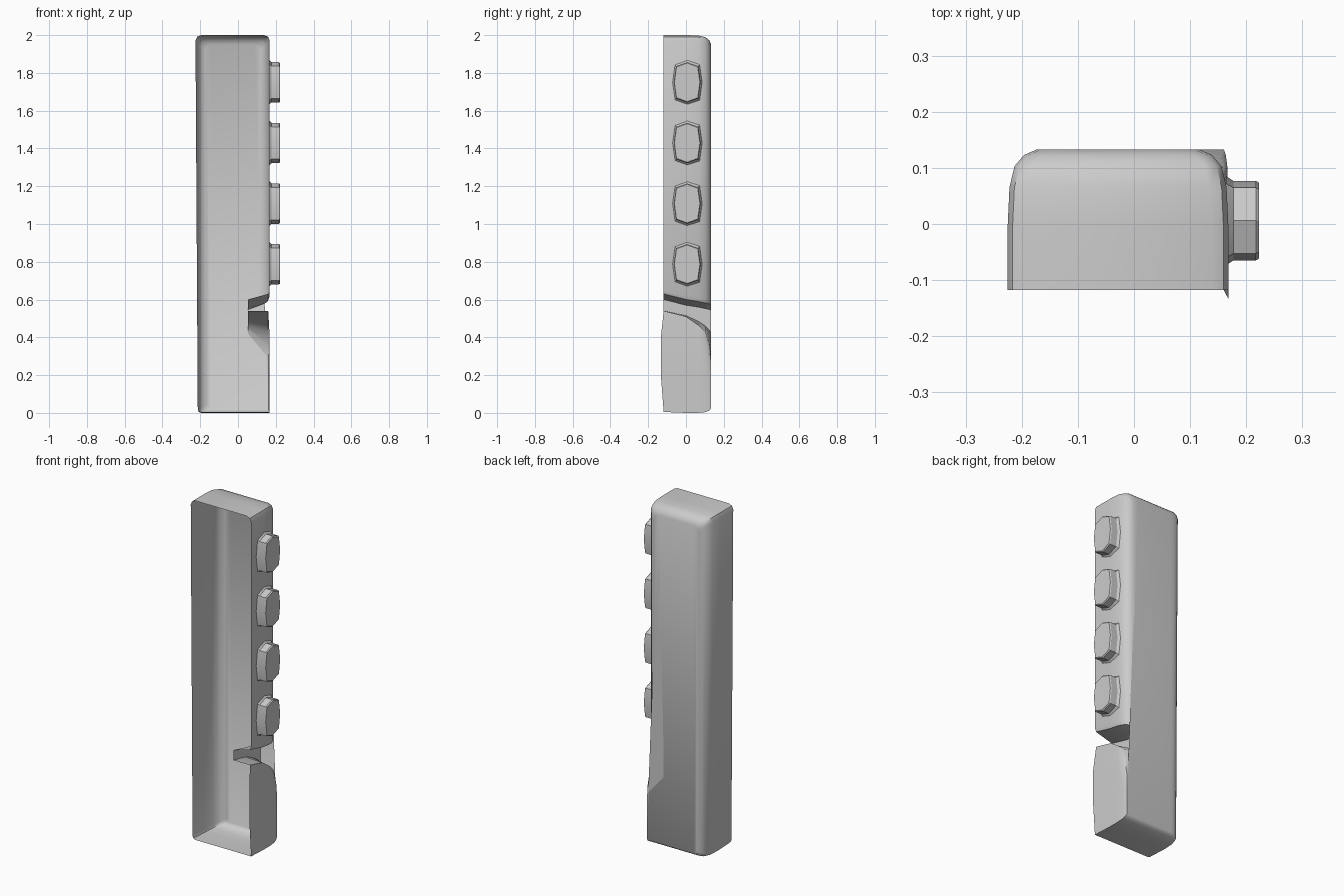
import bpy, bmesh, math

if "Cube" in bpy.data.objects:
    bpy.data.objects.remove(bpy.data.objects["Cube"])

XL, XR, XN = -0.225, 0.168, 0.052   # left wall, right wall, notch depth


def finish(name, bm, angle):
    bmesh.ops.triangulate(bm, faces=[f for f in bm.faces if len(f.verts) > 8])
    me = bpy.data.meshes.new(name)
    bm.to_mesh(me)
    bm.free()
    ob = bpy.data.objects.new(name, me)
    bpy.context.collection.objects.link(ob)
    bpy.ops.object.select_all(action='DESELECT')
    ob.select_set(True)
    bpy.context.view_layer.objects.active = ob
    bpy.ops.object.shade_smooth_by_angle(angle=math.radians(angle))


def corner(cx, cz, r, a0):
    # clockwise quarter arc, three points
    return [(cx + r * math.cos(math.radians(a)), cz + r * math.sin(math.radians(a)))
            for a in (a0, a0 - 45, a0 - 90)]


def loft(bm, rings, cap=True):
    loops = [[bm.verts.new(p) for p in r] for r in rings]
    n = len(loops[0])
    for a, b in zip(loops, loops[1:]):
        for i in range(n):
            j = (i + 1) % n
            bm.faces.new((a[i], a[j], b[j], b[i]))
    if cap:
        bm.faces.new(loops[-1])


# Open-fronted shell: depth, rounding inset, bottom, top, notch lip,
# scoop height outside / inside
sections = [
    (-0.118, 0.000, 0.005, 2.000, 0.630, 0.540, 0.540),
    (0.000, 0.000, 0.000, 2.000, 0.600, 0.510, 0.515),
    (0.065, 0.003, 0.000, 1.998, 0.590, 0.465, 0.485),
    (0.103, 0.012, 0.004, 1.989, 0.582, 0.430, 0.460),
    (0.123, 0.029, 0.012, 1.973, 0.577, 0.365, 0.440),
    (0.133, 0.052, 0.025, 1.950, 0.575, 0.300, 0.420),
]
rings = []
for y, d, zb, zt, zu, zo, zi in sections:
    r = 0.03
    low = XR - d * 0.15
    pts = [(low, zb)] + corner(XL + d + r, zb + r * 0.6, r * 0.6, 270)
    pts += corner(XL + d + r, zt - r, r, 180)
    pts += corner(XR - d - r, zt - r, r, 90)
    pts += [(XR - d, zu + 0.02), (XR - d - 0.008, zu), (XN, zu - 0.03),
            (XN, zi), (low - 0.008, zo)]
    ring = [(x, y, z) for x, z in pts]
    bulge = -0.133 if y < -0.1 else y          # lower front edge swells forward
    ring += [(low, bulge, min(0.4, zo - 0.03)), (low, bulge, 0.2)]
    rings.append(ring)
bm = bmesh.new()
loft(bm, rings)
finish("shell", bm, 42)

# Four octagonal studs on the right wall
octagon = [(0, 1), (0.83, 0.8), (1, 0), (0.83, -0.8),
           (0, -1), (-0.83, -0.8), (-1, 0), (-0.83, 0.8)]
for k in range(4):
    zc = 0.787 + 0.321 * k
    rings = [[(x, 0.006 - s * 0.071 * u, zc + s * 0.107 * v) for u, v in octagon]
             for x, s in ((0.164, 1.12), (0.177, 1.0), (0.217, 1.0), (0.223, 0.95))]
    bm = bmesh.new()
    loft(bm, rings)
    bmesh.ops.recalc_face_normals(bm, faces=bm.faces)
    finish("stud_%d" % (k + 1), bm, 30)
